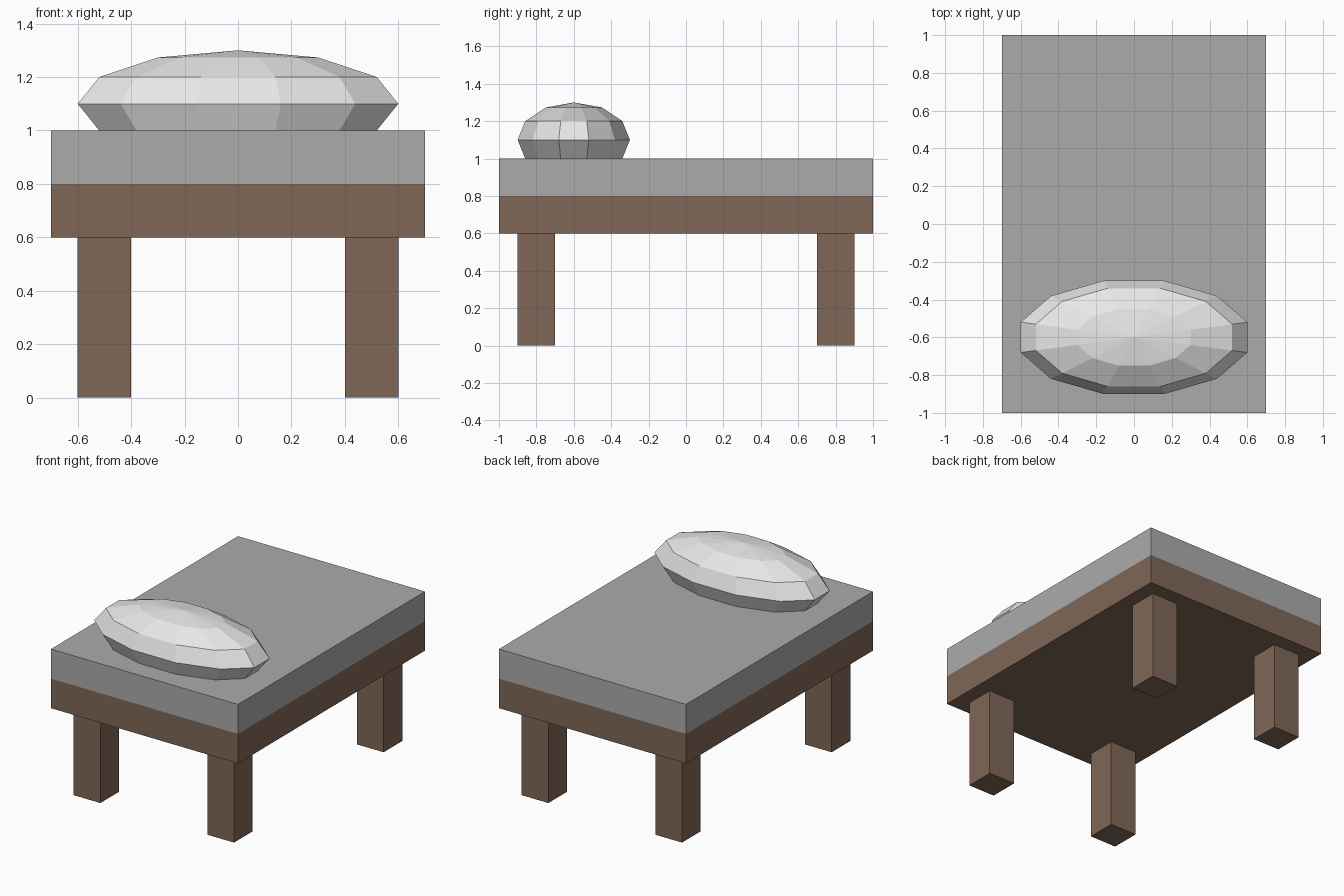
import bpy
import bmesh
from mathutils import Matrix, Vector

if "Cube" in bpy.data.objects:
    bpy.data.objects.remove(bpy.data.objects["Cube"])


def material(name, rgb):
    m = bpy.data.materials.new(name)
    m.diffuse_color = (*rgb, 1.0)
    m.use_nodes = True
    m.node_tree.nodes["Principled BSDF"].inputs["Base Color"].default_value = m.diffuse_color
    return m


wood = material("brown wood", (0.216, 0.136, 0.095))
grey = material("grey fabric", (0.41, 0.41, 0.41))
pale = material("pale fabric", (0.8, 0.8, 0.8))


def finish(name, bm, mat):
    mesh = bpy.data.meshes.new(name)
    bm.to_mesh(mesh)
    bm.free()
    mesh.materials.append(mat)
    obj = bpy.data.objects.new(name, mesh)
    bpy.context.collection.objects.link(obj)
    return obj


def box(name, center, size, mat):
    bm = bmesh.new()
    bmesh.ops.create_cube(bm, size=1.0, matrix=Matrix.Translation(center) @ Matrix.Diagonal((*size, 1)))
    return finish(name, bm, mat)


# Bed base and mattress
box("bed_frame", (0, 0, 0.7), (1.4, 2.0, 0.2), wood)
box("mattress", (0, 0, 0.9), (1.4, 2.0, 0.2), grey)

# Four square legs
for y, end in ((-0.8, "front"), (0.8, "back")):
    for x, side in ((-0.5, "left"), (0.5, "right")):
        box(f"{end}_{side}_leg", (x, y, 0.3), (0.2, 0.2, 0.6), wood)

# Faceted pillow, a squashed sphere sunk into the mattress,
# turned half a segment so that a flat facet faces each side
bm = bmesh.new()
bmesh.ops.create_uvsphere(bm, u_segments=12, v_segments=6, radius=1.0)
bmesh.ops.rotate(bm, verts=bm.verts, cent=(0, 0, 0), matrix=Matrix.Rotation(0.2617994, 3, "Z"))
bmesh.ops.scale(bm, verts=bm.verts, vec=Vector((0.621, 0.3106, 0.2)))
bmesh.ops.translate(bm, verts=bm.verts, vec=Vector((0, -0.6, 1.1)))
finish("pillow", bm, pale)
